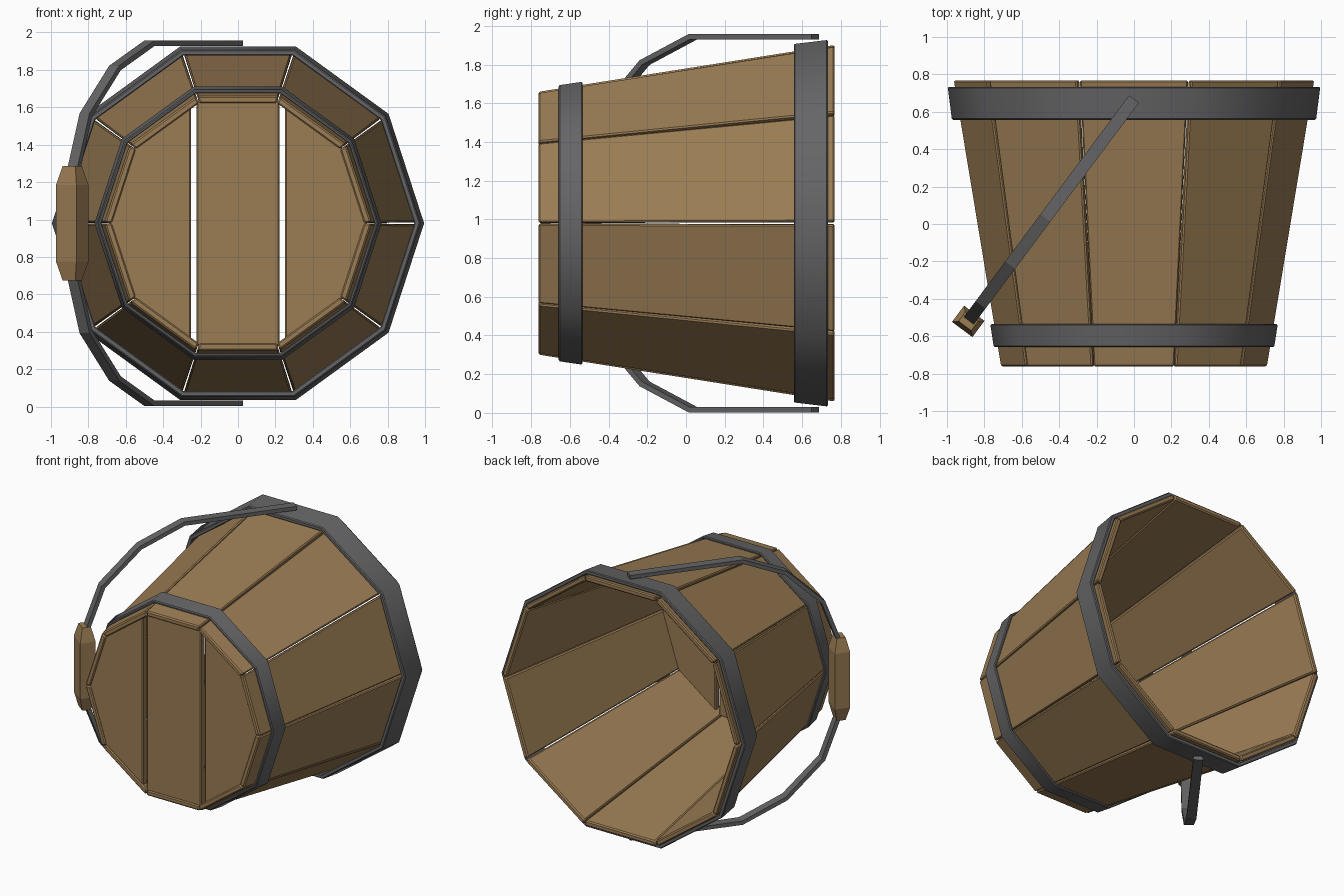
import bpy, bmesh
from math import sin, cos, tan, pi, radians
from mathutils import Vector

if "Cube" in bpy.data.objects:
    bpy.data.objects.remove(bpy.data.objects["Cube"])

N = 10                      # staves around the bucket
CZ = 0.98                   # height of the bucket axis
T = tan(pi / N)


def material(name, rgb):
    m = bpy.data.materials.new(name)
    m.diffuse_color = (*rgb, 1)
    m.use_nodes = True
    m.node_tree.nodes["Principled BSDF"].inputs["Base Color"].default_value = m.diffuse_color
    return m


WOOD = material("wood", (0.33, 0.205, 0.09))
IRON = material("iron", (0.13, 0.13, 0.135))


def finish(name, bm, mat, bevel=0.0, smooth=0):
    bmesh.ops.recalc_face_normals(bm, faces=bm.faces)
    me = bpy.data.meshes.new(name)
    bm.to_mesh(me)
    bm.free()
    me.materials.append(mat)
    ob = bpy.data.objects.new(name, me)
    bpy.context.collection.objects.link(ob)
    if smooth:
        me.shade_smooth()
        me.set_sharp_from_angle(angle=radians(smooth))
    if bevel:
        b = ob.modifiers.new("bevel", 'BEVEL')
        b.width, b.segments = bevel, 1
        b.limit_method, b.angle_limit = 'ANGLE', radians(50)
    return ob


def loft(sections, closed=False):
    """Skin a row of equal-length point loops; cap the ends unless closed."""
    bm = bmesh.new()
    rings = [[bm.verts.new(p) for p in s] for s in sections]
    n = len(rings[0])
    for i in range(len(rings) if closed else len(rings) - 1):
        a, b = rings[i], rings[(i + 1) % len(rings)]
        for j in range(n):
            bm.faces.new((a[j], a[(j + 1) % n], b[(j + 1) % n], b[j]))
    if not closed:
        bm.faces.new(rings[0])
        bm.faces.new(rings[-1])
    return bm


# Tapered staves: (y, face distance from axis, gap at the side)
ENDS = [(-0.762, 0.679, 0.004), (0.768, 0.921, 0.009)]
THICK = 0.038
for k in range(N):
    th = pi / N + k * 2 * pi / N
    out, side = Vector((cos(th), 0, sin(th))), Vector((-sin(th), 0, cos(th)))
    secs = []
    for y, a, gap in ENDS:
        c = Vector((0, y, CZ))
        wo, wi = a * T - gap, (a - THICK) * T - gap * 0.3
        secs.append([c + out * a + side * wo, c + out * a - side * wo,
                     c + out * (a - THICK) - side * wi, c + out * (a - THICK) + side * wi])
    finish(f"stave_{k + 1}", loft(secs), WOOD, 0.008)


# Iron hoops around the staves
def hoop(name, y0, a0, y1, a1, t):
    secs = []
    for k in range(N):
        th = k * 2 * pi / N
        secs.append([(a / cos(pi / N) * cos(th), y, CZ + a / cos(pi / N) * sin(th))
                     for y, a in ((y0, a0), (y1, a1), (y1, a1 - t), (y0, a0 - t))])
    finish(name, loft(secs, True), IRON, 0.006, 40)


hoop("top_hoop", 0.557, 0.926, 0.733, 0.947, 0.03)
hoop("bottom_hoop", -0.658, 0.713, -0.535, 0.731, 0.02)

# Three floor planks cut from one decagon
for name, x0, x1 in (("floor_plank_left", -1, -0.25), ("floor_plank_middle", -0.222, 0.222),
                     ("floor_plank_right", 0.25, 1)):
    R = 0.655 / cos(pi / N)
    bm = loft([[(R * cos(k * 2 * pi / N), y, CZ + R * sin(k * 2 * pi / N)) for k in range(N)]
               for y in (-0.75, -0.70)])
    for x, sign in ((x0, -1), (x1, 1)):
        cut = bmesh.ops.bisect_plane(bm, geom=bm.verts[:] + bm.edges[:] + bm.faces[:],
                                     plane_co=(x, 0, 0), plane_no=(sign, 0, 0), clear_outer=True)
        edges = [e for e in cut["geom_cut"] if isinstance(e, bmesh.types.BMEdge)]
        if edges:
            bmesh.ops.holes_fill(bm, edges=[e for e in bm.edges if e.is_boundary])
    finish(name, bm, WOOD, 0.008)

# Carrying bail: flat bar swept in a tilted plane, mirrored top to bottom
PIVOT = Vector((0, 0.668, CZ))
D = Vector((-0.598, -0.802, 0))        # swing direction
W = Vector((0.802, -0.598, 0))         # across the bar
UP = Vector((0, 0, 1))
half = [(0.0, 0.963), (0.79, 0.963), (1.10, 0.83), (1.36, 0.58), (1.475, 0.27)]
path = half + [(s, -z) for s, z in reversed(half)]
pts = [Vector(p) for p in path]
secs = []
for i, p in enumerate(pts):
    d0 = (p - pts[i - 1]).normalized() if i else (pts[1] - p).normalized()
    d1 = (pts[i + 1] - p).normalized() if i < len(pts) - 1 else d0
    t = (d0 + d1).normalized()
    n = Vector((-t.y, t.x)) * (0.014 / max(t.dot(d0), 0.3))
    secs.append([PIVOT + D * (p.x + f * n.x) + UP * (p.y + f * n.y) + W * w
                 for f, w in ((1, 0.033), (1, -0.033), (-1, -0.033), (-1, 0.033))])
finish("bail", loft(secs), IRON)

# Wooden grip with tapered ends
grip = PIVOT + D * 1.482
secs = []
for z, w, h in ((-0.305, 0.042, 0.03), (-0.205, 0.068, 0.054), (0.205, 0.068, 0.054), (0.305, 0.042, 0.03)):
    secs.append([grip + UP * z + W * w * a + D * h * b for a, b in ((1, 1), (-1, 1), (-1, -1), (1, -1))])
finish("grip", loft(secs), WOOD)
